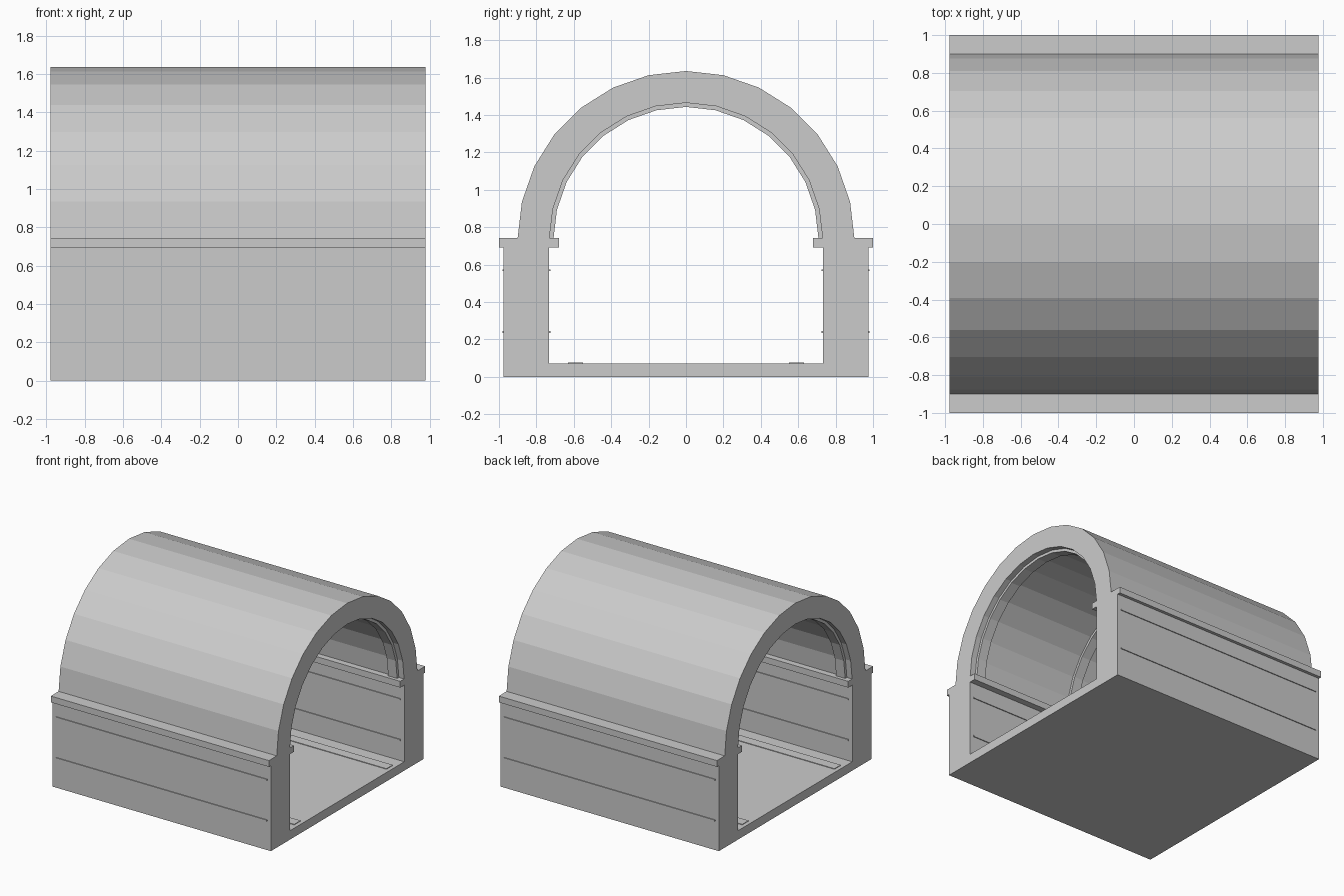
import bpy, bmesh
from math import sin, cos, pi

if "Cube" in bpy.data.objects:
    bpy.data.objects.remove(bpy.data.objects["Cube"])

HALF = 0.977          # half length along x
SPRING = 0.735        # centre height of the arch
LEDGE_LOW, LEDGE_TOP = 0.692, 0.743
SEGMENTS = 14


def extrude_profile(name, points, x0, x1):
    """Extrude a closed (y, z) outline from x0 to x1."""
    bm = bmesh.new()
    face = bm.faces.new([bm.verts.new((x0, y, z)) for y, z in points])
    new = bmesh.ops.extrude_face_region(bm, geom=[face])["geom"]
    verts = [g for g in new if isinstance(g, bmesh.types.BMVert)]
    bmesh.ops.translate(bm, verts=verts, vec=(x1 - x0, 0, 0))
    bmesh.ops.recalc_face_normals(bm, faces=bm.faces)
    mesh = bpy.data.meshes.new(name)
    bm.to_mesh(mesh)
    bm.free()
    obj = bpy.data.objects.new(name, mesh)
    bpy.context.collection.objects.link(obj)
    return obj


def arc(radius):
    """Half circle from +y to -y, its feet resting on the ledge."""
    pts = []
    for i in range(SEGMENTS + 1):
        a = pi * i / SEGMENTS
        pts.append((radius * cos(a), max(LEDGE_TOP, SPRING + radius * sin(a))))
    return pts


def rect(y0, y1, z0, z1):
    return [(y0, z0), (y1, z0), (y1, z1), (y0, z1)]


def mirrored(pts):
    return [(-y, z) for y, z in reversed(pts)]


# Walls, ledges and vault in one section
outer_side = [(0.975, 0), (0.975, LEDGE_LOW), (1.0, LEDGE_LOW), (1.0, LEDGE_TOP)]
inner_side = [(0.732, 0), (0.732, LEDGE_LOW), (0.68, LEDGE_LOW), (0.68, LEDGE_TOP)]
outer = outer_side + arc(0.9) + mirrored(outer_side)
inner = inner_side + arc(0.73) + mirrored(inner_side)
extrude_profile("walls_and_vault", outer + inner[::-1], -HALF, HALF)

# Floor slab between the walls
extrude_profile("floor", rect(-0.732, 0.732, 0, 0.072), -HALF, HALF)

# Ribs under the vault
for i, x in enumerate((-0.89, 0, 0.89)):
    extrude_profile(f"vault_rib_{i}", arc(0.732) + arc(0.708)[::-1], x - 0.04, x + 0.04)

for side, s in (("back", 1), ("front", -1)):
    # Thin raised lines on both faces of each wall
    for level, z in (("lower", 0.24), ("upper", 0.57)):
        for face, y in (("outer", 0.976), ("inner", 0.731)):
            extrude_profile(f"{side}_{level}_{face}_strip",
                            rect(s * (y - 0.006), s * (y + 0.006), z - 0.005, z + 0.005),
                            -0.945, 0.945)
    # Low strips along the floor
    extrude_profile(f"{side}_floor_strip",
                    rect(s * 0.55, s * 0.63, 0.066, 0.077), -0.945, 0.945)
